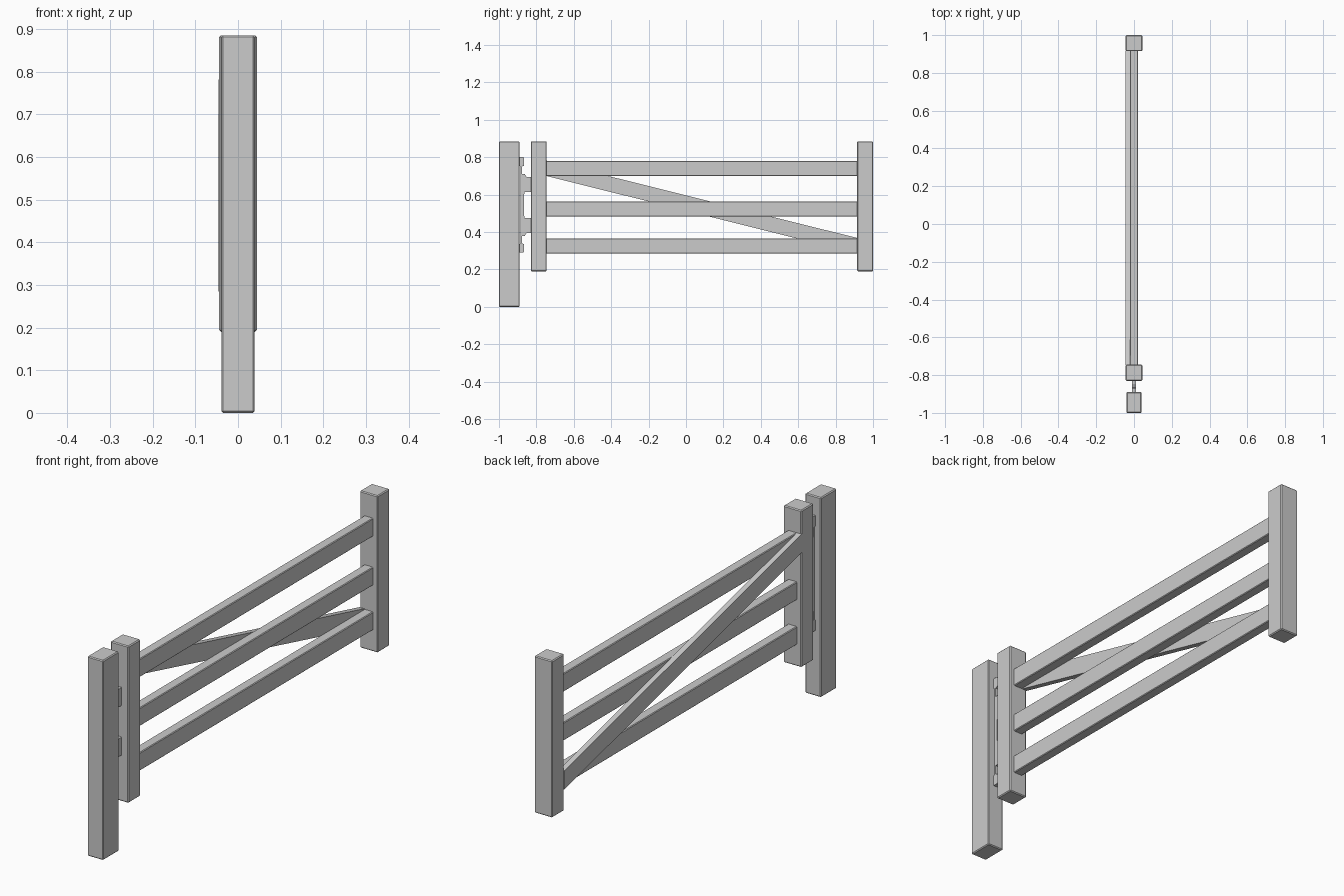
import bpy
import bmesh

cube = bpy.data.objects.get("Cube")
if cube:
    bpy.data.objects.remove(cube, do_unlink=True)

grey = bpy.data.materials.new("plain grey")
grey.use_nodes = True
colour = (0.6, 0.6, 0.6, 1)
grey.diffuse_color = colour
grey.node_tree.nodes["Principled BSDF"].inputs["Base Color"].default_value = colour


def extrude_profile(name, points, x0, x1, bevel=0.0):
    """Extrude a (y, z) outline from x0 to x1, with optional chamfered edges."""
    bm = bmesh.new()
    face = bm.faces.new([bm.verts.new((x0, y, z)) for y, z in points])
    grown = bmesh.ops.extrude_face_region(bm, geom=[face])["geom"]
    moved = [v for v in grown if isinstance(v, bmesh.types.BMVert)]
    bmesh.ops.translate(bm, verts=moved, vec=(x1 - x0, 0, 0))
    bmesh.ops.recalc_face_normals(bm, faces=bm.faces)
    mesh = bpy.data.meshes.new(name)
    bm.to_mesh(mesh)
    bm.free()
    mesh.materials.append(grey)
    obj = bpy.data.objects.new(name, mesh)
    bpy.context.collection.objects.link(obj)
    if bevel:
        mod = obj.modifiers.new("chamfer", "BEVEL")
        mod.width = bevel
        mod.segments = 1
    return obj


def box(name, x0, x1, y0, y1, z0, z1, bevel=0.0):
    outline = [(y0, z0), (y1, z0), (y1, z1), (y0, z1)]
    return extrude_profile(name, outline, x0, x1, bevel)


# Posts: fixed post in the ground and the two uprights of the gate
box("fixed_post", -0.039, 0.039, -1, -0.89, 0, 0.885, 0.004)
box("hinge_upright", -0.044, 0.044, -0.83, -0.745, 0.19, 0.885, 0.004)
box("latch_upright", -0.044, 0.044, 0.915, 1, 0.19, 0.885, 0.004)

# Three horizontal rails
for name, z in (("bottom_rail", 0.285), ("middle_rail", 0.483), ("top_rail", 0.70)):
    box(name, -0.022, 0.022, -0.75, 0.92, z, z + 0.081, 0.003)

# Diagonal brace on one side of the rails
extrude_profile("diagonal_brace",
                [(-0.747, 0.70), (0.917, 0.285), (0.917, 0.368), (-0.747, 0.782)],
                -0.046, -0.021)

# Hinge bracket: half outline of the stepped plate, reflected about its middle
MID = 0.545
half = [(-0.867, 0.05), (-0.862, 0.07), (-0.829, 0.07), (-0.829, 0.15),
        (-0.853, 0.15), (-0.862, 0.165), (-0.878, 0.165), (-0.878, 0.205),
        (-0.865, 0.21), (-0.865, 0.25), (-0.87, 0.255), (-0.891, 0.255),
        (-0.891, 0.21), (-0.885, 0.205), (-0.885, 0.05)]
upper = [(y, MID + h) for y, h in half]
lower = [(y, MID - h) for y, h in reversed(half)]
extrude_profile("hinge_bracket", upper + lower, -0.011, 0.011)
